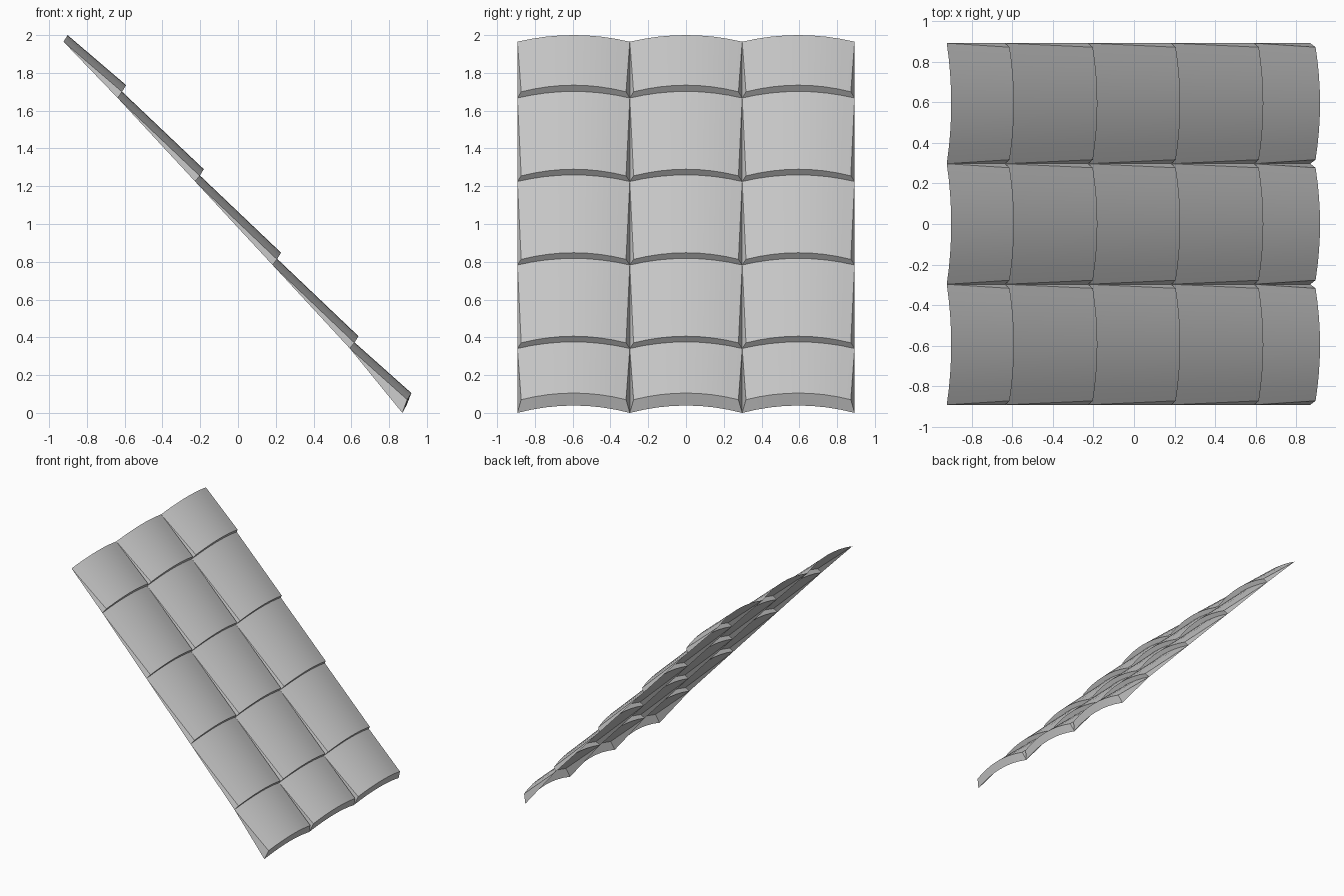
import bpy, math

if "Cube" in bpy.data.objects:
    bpy.data.objects.remove(bpy.data.objects["Cube"])

WIDTH = 0.595      # column spacing
INSET = 0.02       # how far the raised lower end narrows on each side
SEG = 8            # facets across each curved tile

# Crown line of the stepped roof: (x, z) of upper start, lower end and foot of lip
ROWS = [
    ((-0.902, 2.000), (-0.592, 1.735), (-0.615, 1.702)),
    ((-0.615, 1.702), (-0.181, 1.290), (-0.205, 1.260)),
    ((-0.205, 1.260), (0.228, 0.848), (0.205, 0.818)),
    ((0.205, 0.818), (0.638, 0.406), (0.614, 0.376)),
    ((0.614, 0.376), (0.918, 0.105), (0.892, 0.039)),
]
SAG = (-0.022, -0.035)   # drop from the crown to the tile edges


def arc(crown, half, sag=SAG):
    """Shallow arch across the tile, bowed square to the slope."""
    pts = []
    for i in range(SEG + 1):
        t = 2 * i / SEG - 1
        pts.append((crown[0] + sag[0] * t * t, half * t, crown[1] + sag[1] * t * t))
    return pts


def tile_mesh(name, top, end, foot):
    h, n = WIDTH / 2, SEG + 1
    foot_sag = (-0.022, -0.039) if foot[1] < 0.1 else SAG
    verts = arc(top, h) + arc(end, h - INSET) + arc(foot, h, foot_sag)
    faces = []
    for r in (0, n):                       # curved cover, then lip
        for i in range(SEG):
            faces.append((r + i, r + n + i, r + n + i + 1, r + i + 1))
    faces.append((0, 2 * n, n))                            # side skirts
    faces.append((n - 1, 2 * n - 1, 3 * n - 1))
    me = bpy.data.meshes.new(name)
    me.from_pydata(verts, [], faces)
    me.update()
    return me


# Five overlapping rows in three columns
for r, (top, end, foot) in enumerate(ROWS):
    me = tile_mesh(f"roof_tile_row_{r + 1}", top, end, foot)
    for c in (-1, 0, 1):
        ob = bpy.data.objects.new(f"roof_tile_{r + 1}_{c + 2}", me.copy())
        ob.location.y = c * WIDTH
        bpy.context.collection.objects.link(ob)
        ob.select_set(True)
        bpy.context.view_layer.objects.active = ob
    bpy.data.meshes.remove(me)

bpy.ops.object.shade_smooth_by_angle(angle=math.radians(25))
